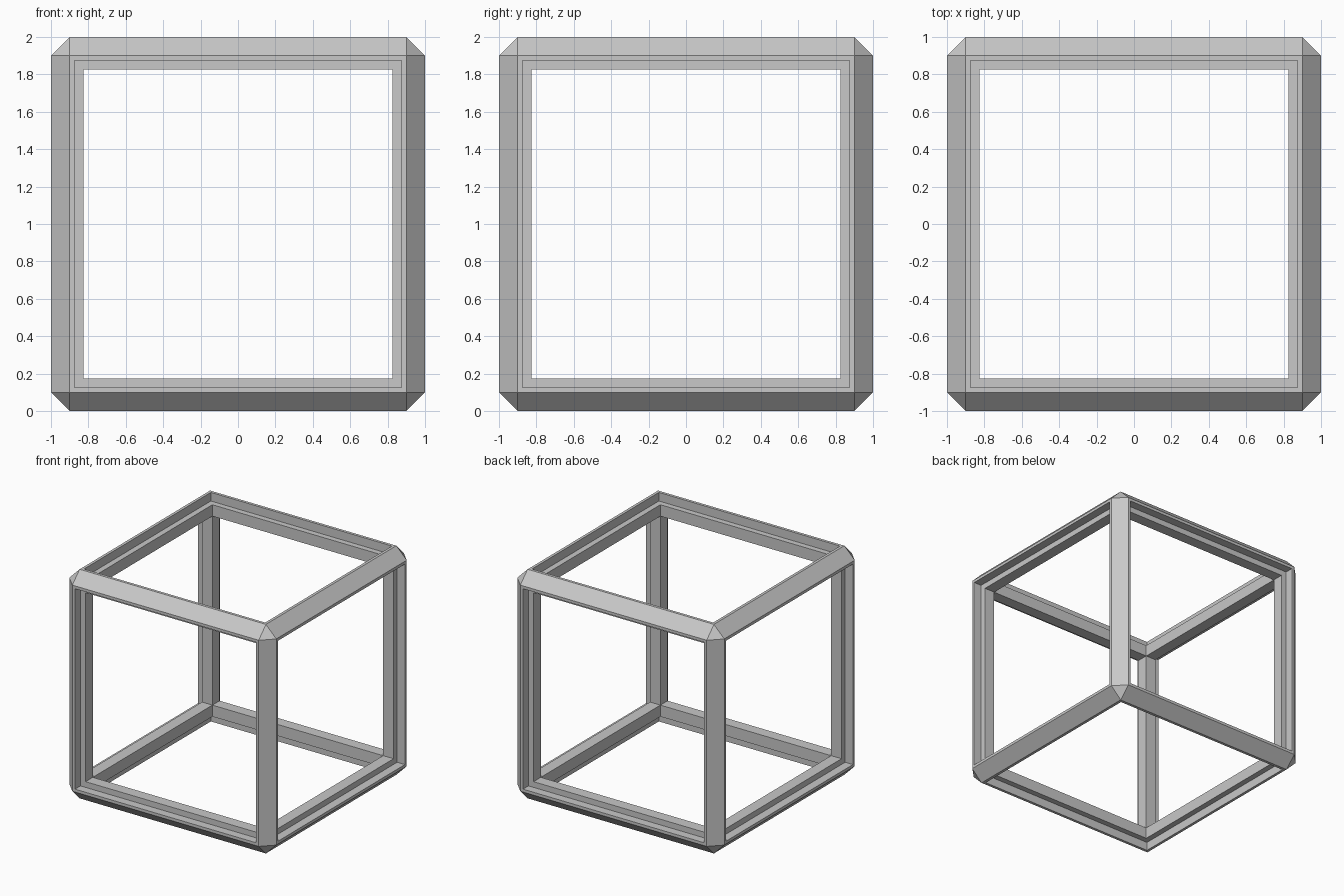
import bpy
import bmesh
from mathutils import Vector

default = bpy.data.objects.get("Cube")
if default:
    bpy.data.objects.remove(default, do_unlink=True)

CHAMFER = 0.1     # cut along the outer edges
LIP = 0.025       # thin flat rim on each side
STEP_DEPTH = 0.075
LEDGE = 0.05      # recessed flat border around each opening
BAR_DEPTH = 0.1   # inner wall of each opening

# Plain grey
grey = bpy.data.materials.new("plain_grey")
grey.use_nodes = True
grey.diffuse_color = (0.58, 0.58, 0.58, 1)
grey.node_tree.nodes["Principled BSDF"].inputs["Base Color"].default_value = grey.diffuse_color

bm = bmesh.new()


def inset(face, width):
    """Add a flat border of the given width inside the face."""
    bmesh.ops.inset_region(bm, faces=[face], thickness=width, use_even_offset=True)


def push_in(face, depth):
    """Sink the face straight inwards, leaving walls around it."""
    normal = face.normal.copy()
    result = bmesh.ops.extrude_discrete_faces(bm, faces=[face])
    sunk = result["faces"][0]
    bmesh.ops.translate(bm, verts=sunk.verts[:], vec=-normal * depth)
    sunk.normal_update()
    return sunk


# Solid cube with chamfered edges and triangular corners
bmesh.ops.create_cube(bm, size=2)
bmesh.ops.bevel(bm, geom=bm.edges[:], offset=CHAMFER, offset_type='OFFSET',
                segments=1, profile=0.5, affect='EDGES')
bm.normal_update()

# Rim, step, ledge and opening on each of the six sides
sides = [f for f in bm.faces if max(abs(c) for c in f.normal) > 0.99]
plugs = []
for side in sides:
    inset(side, LIP)
    recess = push_in(side, STEP_DEPTH)
    inset(recess, LEDGE)
    plugs.append(push_in(recess, BAR_DEPTH))

# Remove the sunk ends, which meet at the hollow, and join the walls
bmesh.ops.delete(bm, geom=plugs, context='FACES')
bmesh.ops.remove_doubles(bm, verts=bm.verts[:], dist=0.001)
bmesh.ops.recalc_face_normals(bm, faces=bm.faces[:])
bmesh.ops.translate(bm, verts=bm.verts[:], vec=Vector((0, 0, 1)))

mesh = bpy.data.meshes.new("cube_frame")
bm.to_mesh(mesh)
bm.free()
mesh.materials.append(grey)
frame = bpy.data.objects.new("cube_frame", mesh)
bpy.context.collection.objects.link(frame)
